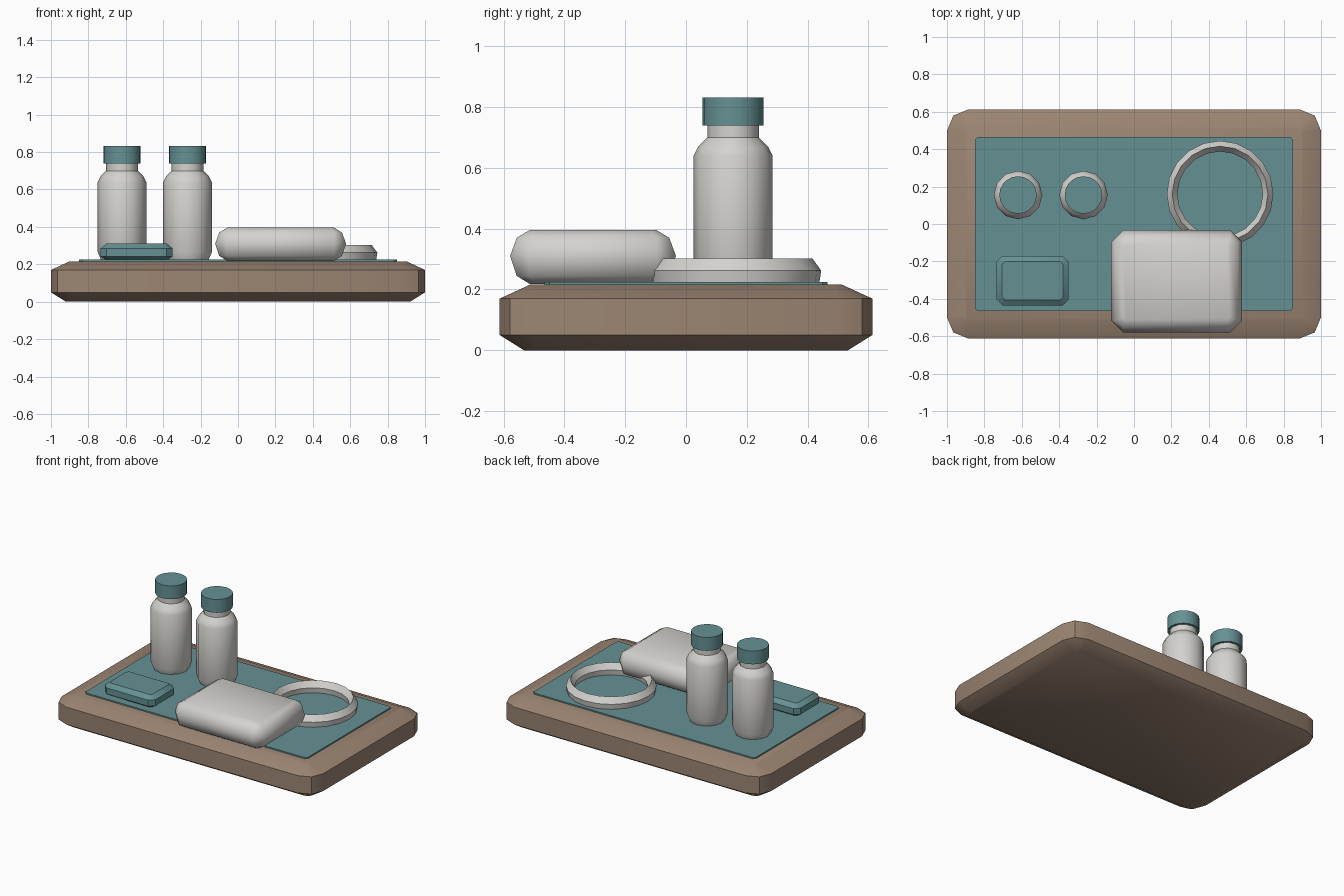
import bpy, bmesh, math

if "Cube" in bpy.data.objects:
    bpy.data.objects.remove(bpy.data.objects["Cube"])


def material(name, col):
    m = bpy.data.materials.new(name)
    m.diffuse_color = (*col, 1)
    m.use_nodes = True
    m.node_tree.nodes["Principled BSDF"].inputs["Base Color"].default_value = m.diffuse_color
    return m


WOOD = material("wood", (0.33, 0.235, 0.17))
TEAL = material("teal", (0.13, 0.285, 0.295))
PALE = material("pale", (0.66, 0.65, 0.62))


def loft(name, rings, mat, angle=40, closed=False):
    """Skin a stack of equal-length rings; closed joins last to first."""
    bm = bmesh.new()
    vs = [[bm.verts.new(p) for p in r] for r in rings]
    n = len(vs[0])
    pairs = list(zip(vs, vs[1:]))
    if closed:
        pairs.append((vs[-1], vs[0]))
    for a, b in pairs:
        for i in range(n):
            j = (i + 1) % n
            bm.faces.new((a[i], a[j], b[j], b[i]))
    if not closed:
        bm.faces.new(vs[0][::-1])
        bm.faces.new(vs[-1])
    bmesh.ops.recalc_face_normals(bm, faces=bm.faces)
    me = bpy.data.meshes.new(name)
    bm.to_mesh(me)
    bm.free()
    ob = bpy.data.objects.new(name, me)
    bpy.context.collection.objects.link(ob)
    me.materials.append(mat)
    if angle:
        bpy.ops.object.select_all(action='DESELECT')
        ob.select_set(True)
        bpy.context.view_layer.objects.active = ob
        bpy.ops.object.shade_smooth_by_angle(angle=math.radians(angle))
    return ob


def outline(cx, cy, hx, hy, cut, segs, z):
    """Rectangle with corners rounded in segs steps."""
    pts = []
    for q, (sx, sy) in enumerate([(1, 1), (-1, 1), (-1, -1), (1, -1)]):
        for k in range(segs + 1):
            a = math.pi / 2 * (q + k / segs)
            pts.append((cx + sx * (hx - cut) + cut * math.cos(a),
                        cy + sy * (hy - cut) + cut * math.sin(a), z))
    return pts


def block(name, cx, cy, hx, hy, cut, segs, rows, mat, angle=40):
    return loft(name, [outline(cx, cy, hx - d, hy - d, max(cut - d, 0.015), segs, z)
                       for z, d in rows], mat, angle)


def lathe(name, cx, cy, profile, n, mat, angle=40, closed=False):
    return loft(name, [[(cx + r * math.cos(2 * math.pi * i / n),
                         cy + r * math.sin(2 * math.pi * i / n), z)
                        for i in range(n)] for r, z in profile], mat, angle, closed)


# tray and inset mat
block("tray", 0, 0, 1, 0.613, 0.115, 2,
      [(0, 0.08), (0.05, 0), (0.17, 0), (0.216, 0.1)], WOOD)
block("mat", 0, 0, 0.85, 0.465, 0.005, 1, [(0.20, 0), (0.225, 0)], TEAL, 0)

# two bottles with caps
for i, x in enumerate((-0.62, -0.27), 1):
    lathe(f"bottle_{i}", x, 0.155,
          [(0.11, 0.218), (0.13, 0.265), (0.13, 0.64), (0.115, 0.67),
           (0.085, 0.70), (0.085, 0.75)], 12, PALE)
    lathe(f"bottle_cap_{i}", x, 0.155, [(0.1, 0.74), (0.1, 0.832)], 20, TEAL)

# ring
lathe("ring", 0.46, 0.16,
      [(0.278, 0.218), (0.285, 0.262), (0.256, 0.302), (0.228, 0.262), (0.235, 0.218)],
      20, PALE, 40, True)

# soft pouch and small teal case
block("pouch", 0.228, -0.306, 0.35, 0.273, 0.063, 1,
      [(0.218, 0.065), (0.245, 0.022), (0.31, 0), (0.37, 0.022), (0.396, 0.065)], PALE, 50)
block("small_case", -0.542, -0.303, 0.193, 0.133, 0.033, 1,
      [(0.222, 0.03), (0.243, 0), (0.285, 0), (0.31, 0.03)], TEAL, 30)
